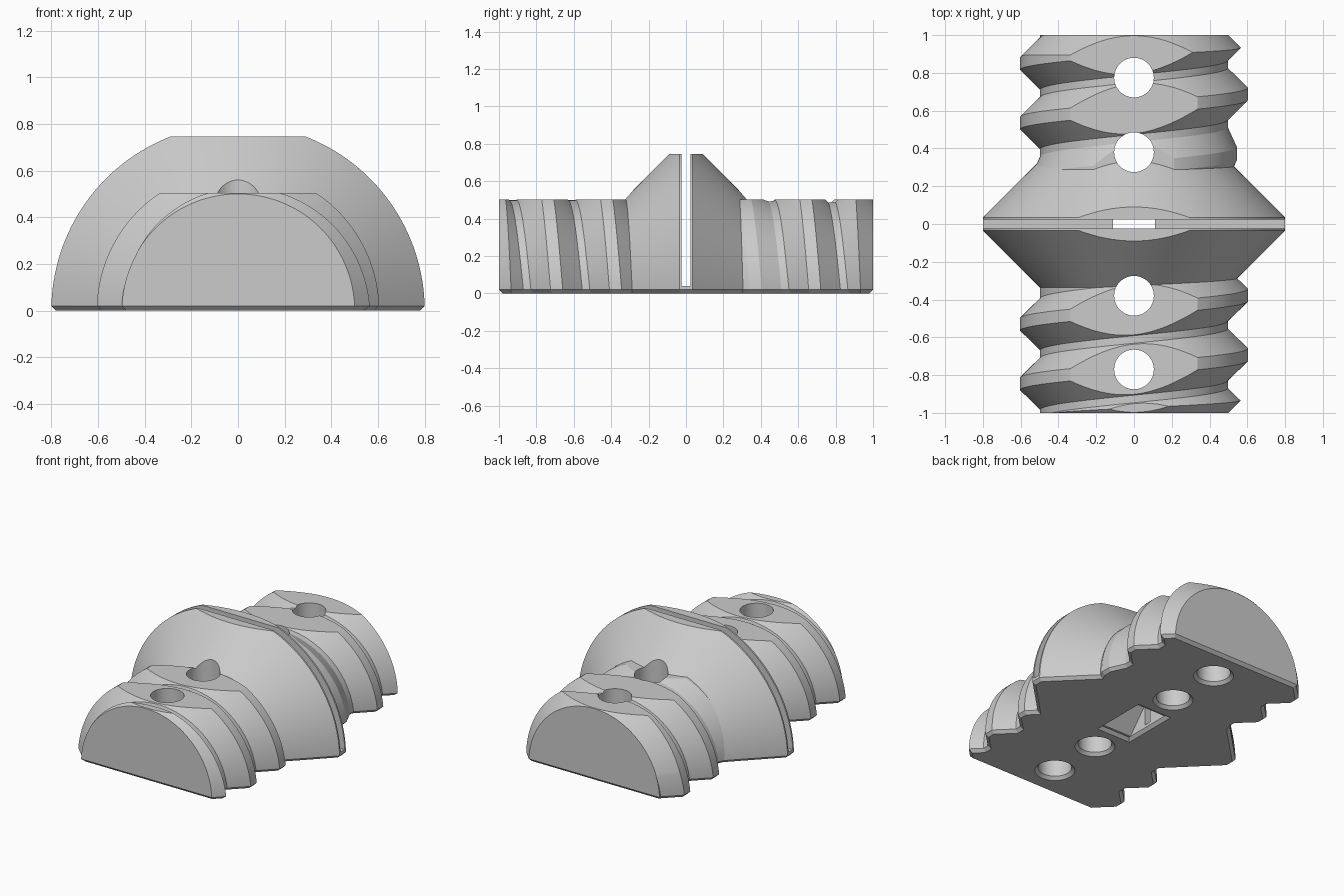
import bpy, bmesh, math
from mathutils import Matrix

if "Cube" in bpy.data.objects:
    bpy.data.objects.remove(bpy.data.objects["Cube"], do_unlink=True)

PITCH = 0.315      # thread advance per turn
ROOT, CREST = 0.498, 0.605
LIP = 0.02         # bottom chamfer
SEGMENTS = 90


def to_object(bm, name):
    bmesh.ops.recalc_face_normals(bm, faces=bm.faces)
    mesh = bpy.data.meshes.new(name)
    bm.to_mesh(mesh)
    bm.free()
    obj = bpy.data.objects.new(name, mesh)
    bpy.context.scene.collection.objects.link(obj)
    return obj


def half_turned(name, profile, pitch=0.0, extra=0.15):
    """Sweep a (y, radius) profile about the y axis over a bit more than half a turn."""
    bm = bmesh.new()
    rings = []
    for y, r in profile:
        ring = [bm.verts.new((0, y - pitch / 4, 0))]
        for i in range(SEGMENTS + 1):
            a = -extra + (math.pi + 2 * extra) * i / SEGMENTS
            ring.append(bm.verts.new((r * math.cos(a), y - pitch * a / math.tau, r * math.sin(a))))
        rings.append(ring)
    n = len(rings[0])
    for r0, r1 in zip(rings, rings[1:]):
        for i in range(n):
            j = (i + 1) % n
            bm.faces.new((r0[i], r0[j], r1[j], r1[i]))
    for ring in (rings[0], rings[-1]):
        for i in range(1, n - 1):
            bm.faces.new((ring[0], ring[i], ring[i + 1]))
    return to_object(bm, name)


def hull(name, points):
    bm = bmesh.new()
    for p in points:
        bm.verts.new(p)
    bmesh.ops.convex_hull(bm, input=bm.verts)
    bmesh.ops.dissolve_limit(bm, angle_limit=0.01, verts=bm.verts, edges=bm.edges)
    return to_object(bm, name)


def block(name, x, y, z0, z1, x1=None, y1=None):
    """Box or frustum with half sizes x, y below and x1, y1 above."""
    x1, y1 = x if x1 is None else x1, y if y1 is None else y1
    return hull(name, [(sx * a, sy * b, z) for a, b, z in ((x, y, z0), (x1, y1, z1))
                       for sx in (-1, 1) for sy in (-1, 1)])


def cone(name, y, r0, r1, z0, z1):
    bm = bmesh.new()
    bmesh.ops.create_cone(bm, cap_ends=True, segments=48, radius1=r0, radius2=r1, depth=z1 - z0,
                          matrix=Matrix.Translation((0, y, (z0 + z1) / 2)))
    return to_object(bm, name)


def combine(obj, other, operation):
    mod = obj.modifiers.new("combine", 'BOOLEAN')
    mod.operation, mod.object, mod.solver = operation, other, 'EXACT'
    graph = bpy.context.evaluated_depsgraph_get()
    mesh = bpy.data.meshes.new_from_object(obj.evaluated_get(graph))
    obj.modifiers.clear()
    obj.data = mesh
    bpy.data.objects.remove(other, do_unlink=True)


# Threaded half rod; the tooth nearest the flange at the back fades out
profile = [(-1.25, ROOT)]
for centre, height in ((-1.005, 1), (-0.69, 1), (-0.375, 1), (0.375, 0.45), (0.69, 1), (1.005, 1)):
    top = ROOT + (CREST - ROOT) * height
    profile += [(centre - 0.1375, ROOT), (centre - 0.0325, top),
                (centre + 0.0325, top), (centre + 0.1375, ROOT)]
profile.append((1.25, ROOT))
body = half_turned("threaded_half_rod", profile, PITCH)

# Flat on the thread tops, then chamfered ends
combine(body, block("flat_cutter", 2, 2, -1, 0.503), 'INTERSECT')
envelope = [(-1, 0.5), (-0.87, 0.63), (0.87, 0.63), (1, 0.5)]
combine(body, half_turned("end_cutter", envelope, extra=0.4), 'INTERSECT')

# Central double-cone flange with a flat top
flange = half_turned("flange", [(-0.345, 0.49), (-0.035, 0.8), (0.035, 0.8), (0.345, 0.49)], extra=0.2)
combine(flange, block("flange_cutter", 2, 2, -1, 0.745), 'INTERSECT')
combine(body, flange, 'UNION')

# Flat base, drawn in to a chamfer
combine(body, block("base_cutter", 2, 2, LIP, 2), 'INTERSECT')
bm = bmesh.new()
bm.from_mesh(body.data)
bmesh.ops.remove_doubles(bm, verts=bm.verts, dist=0.0002)
is_base = lambda f: all(v.co.z < LIP + 0.0005 for v in f.verts)
bmesh.ops.dissolve_faces(bm, faces=[f for f in bm.faces if is_base(f)], use_verts=True)
base = [f for f in bm.faces if is_base(f)]
bmesh.ops.inset_region(bm, faces=base, thickness=LIP, use_even_offset=True, use_boundary=True)
for v in {v for f in base for v in f.verts}:
    v.co.z = 0
bmesh.ops.recalc_face_normals(bm, faces=bm.faces)
bm.to_mesh(body.data)
bm.free()

# Slot that splits the flange, and the tent-shaped pocket below it
combine(body, block("slot_cutter", 2, 0.024, 0.04, 2), 'DIFFERENCE')
combine(body, block("pocket_cutter", 0.11, 0.2, -0.02, 0.2, 0.11, 0.01), 'DIFFERENCE')
combine(body, block("pocket_rim_cutter", 0.15, 0.22, -0.02, LIP, 0.11, 0.18), 'DIFFERENCE')

# Four vertical bolt holes with countersunk bottoms
for y in (-0.77, -0.38, 0.38, 0.775):
    combine(body, cone("hole_cutter", y, 0.105, 0.105, -0.1, 1), 'DIFFERENCE')
    combine(body, cone("rim_cutter", y, 0.145, 0.105, -0.02, LIP), 'DIFFERENCE')

# One plain grey
grey = bpy.data.materials.new("light_grey")
grey.use_nodes = True
colour = (0.6, 0.6, 0.6, 1)
grey.diffuse_color = colour
grey.node_tree.nodes["Principled BSDF"].inputs["Base Color"].default_value = colour
body.data.materials.clear()
body.data.materials.append(grey)
for poly in body.data.polygons:
    poly.material_index = 0

bpy.ops.object.select_all(action='DESELECT')
body.select_set(True)
bpy.context.view_layer.objects.active = body
bpy.ops.object.shade_smooth_by_angle(angle=math.radians(15))
